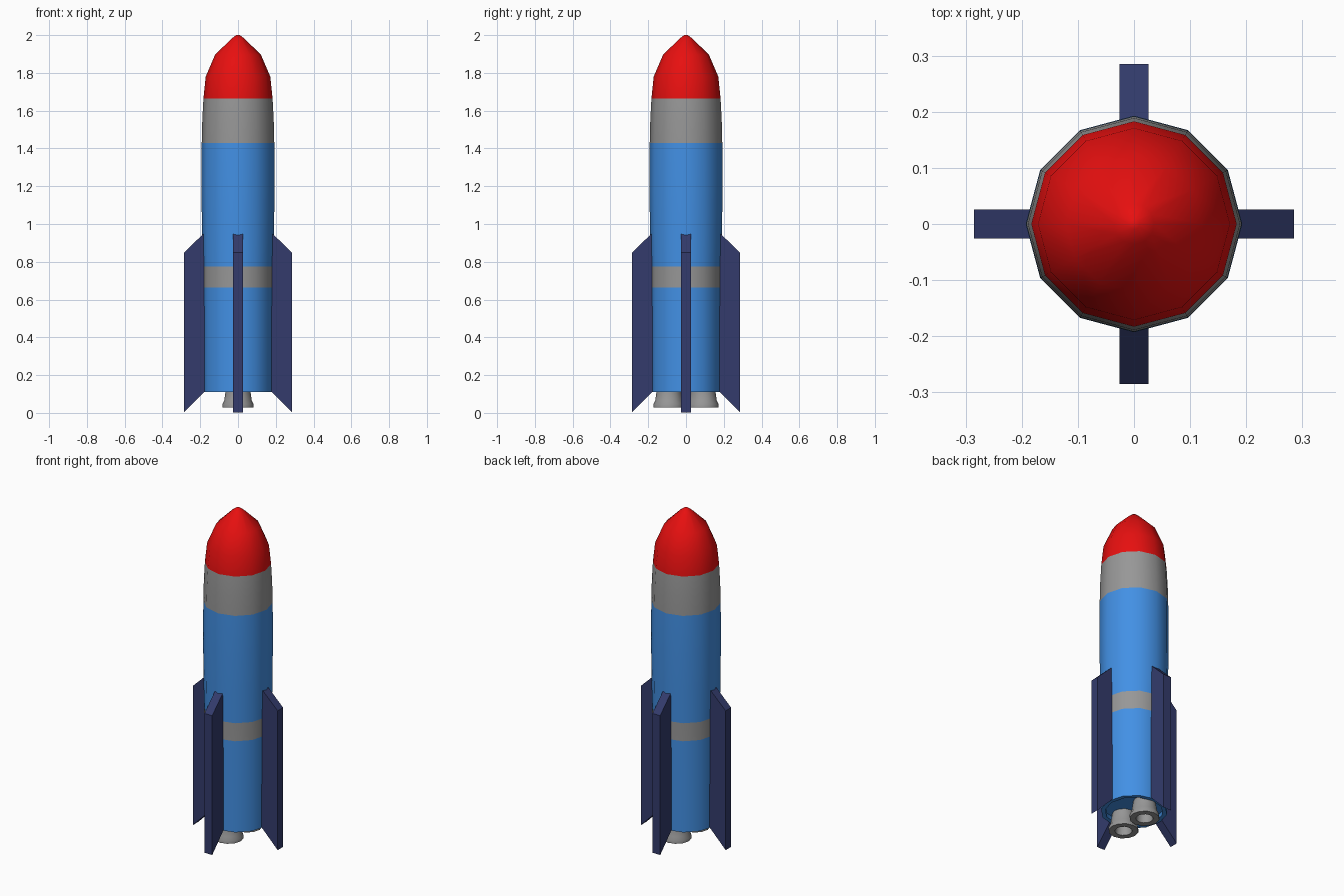
import bpy
import bmesh
from math import cos, sin, pi, radians
from mathutils import Matrix

cube = bpy.data.objects.get("Cube")
if cube:
    bpy.data.objects.remove(cube, do_unlink=True)


def material(name, rgb):
    m = bpy.data.materials.new(name)
    m.use_nodes = True
    m.diffuse_color = (*rgb, 1)
    m.node_tree.nodes["Principled BSDF"].inputs["Base Color"].default_value = (*rgb, 1)
    return m


blue = material("sky blue", (0.055, 0.28, 0.78))
grey = material("grey", (0.31, 0.31, 0.31))
red = material("red", (0.80, 0.005, 0.005))
navy = material("navy", (0.033, 0.044, 0.15))


def finish(name, bm, mats, smooth=None):
    bmesh.ops.recalc_face_normals(bm, faces=bm.faces)
    mesh = bpy.data.meshes.new(name)
    bm.to_mesh(mesh)
    bm.free()
    for m in mats:
        mesh.materials.append(m)
    ob = bpy.data.objects.new(name, mesh)
    bpy.context.collection.objects.link(ob)
    if smooth:
        bpy.ops.object.select_all(action="DESELECT")
        ob.select_set(True)
        bpy.context.view_layer.objects.active = ob
        bpy.ops.object.shade_smooth_by_angle(angle=radians(smooth))
    return ob


def lathe(profile, sides=12):
    """Closed solid of revolution from (radius, height) points, capped at both ends."""
    bm = bmesh.new()
    rings = [[bm.verts.new((r * cos(2 * pi * i / sides), r * sin(2 * pi * i / sides), z))
              for i in range(sides)] for r, z in profile]
    for a, b in zip(rings, rings[1:]):
        for i in range(sides):
            j = (i + 1) % sides
            bm.faces.new((a[i], a[j], b[j], b[i]))
    bm.faces.new(rings[0])
    bm.faces.new(rings[-1])
    return bm


# Body with recessed base, bands and nose coloured by height
body = lathe([(0.16, 0.135), (0.16, 0.11), (0.184, 0.11), (0.186, 0.665), (0.187, 0.775),
              (0.191, 0.95), (0.193, 1.2), (0.192, 1.43), (0.189, 1.55), (0.183, 1.665),
              (0.171, 1.78), (0.122, 1.895), (0.036, 1.98), (0.01, 2.0)])
for f in body.faces:
    z = f.calc_center_median().z
    if z > 1.665:
        f.material_index = 2
    elif z > 1.43 or 0.665 < z < 0.775:
        f.material_index = 1
finish("rocket_body", body, [blue, grey, red], 40)

# Four swept fins, rooted inside the hull
outline = [(0.15, 0.98), (0.285, 0.85), (0.285, 0.003), (0.15, 0.14)]
for k, side in enumerate(("left", "back", "right", "front")):
    bm = bmesh.new()
    face = bm.faces.new([bm.verts.new((x, -0.026, z)) for x, z in outline])
    ext = bmesh.ops.extrude_face_region(bm, geom=[face])
    moved = [v for v in ext["geom"] if isinstance(v, bmesh.types.BMVert)]
    bmesh.ops.translate(bm, verts=moved, vec=(0, 0.052, 0))
    bmesh.ops.rotate(bm, verts=bm.verts, matrix=Matrix.Rotation(k * pi / 2, 3, "Z"))
    finish(side + "_fin", bm, [navy])

# Two hollow engine bells
for name, y in (("front_nozzle", -0.09), ("back_nozzle", 0.09)):
    bm = lathe([(0.06, 0.15), (0.067, 0.105), (0.073, 0.065), (0.083, 0.045), (0.083, 0.028),
                (0.048, 0.028), (0.042, 0.10)])
    bmesh.ops.translate(bm, verts=bm.verts, vec=(0, y, 0))
    finish(name, bm, [grey], 40)
